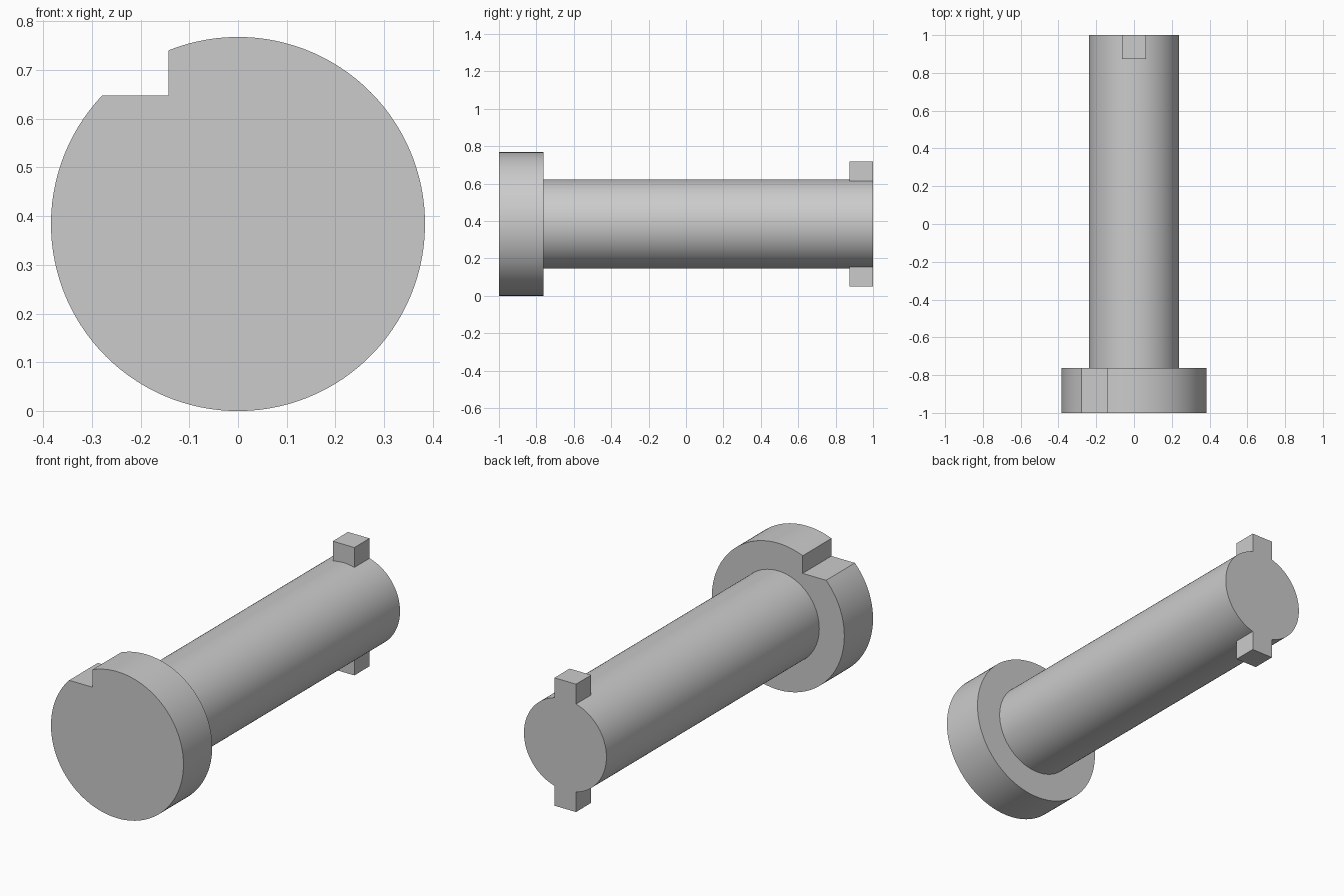
import bpy, bmesh
from math import sin, cos, acos, asin, pi
from mathutils import Vector

if "Cube" in bpy.data.objects:
    bpy.data.objects.remove(bpy.data.objects["Cube"], do_unlink=True)

AXIS_Z = 0.384
HEAD_R, SHAFT_R = 0.384, 0.239
FRONT, SHOULDER, BACK = -1.0, -0.762, 1.0
NOTCH_X, NOTCH_Z = -0.143, 0.264      # notch corner, relative to the axis
KEY_HALF, KEY_REACH, KEY_LEN = 0.0625, 0.335, 0.126

grey = bpy.data.materials.new("plain grey")
grey.use_nodes = True
grey.diffuse_color = (0.6, 0.6, 0.6, 1)
grey.node_tree.nodes["Principled BSDF"].inputs["Base Color"].default_value = grey.diffuse_color


def arc(radius, start, end, steps):
    angles = (start + (end - start) * i / steps for i in range(steps + 1))
    return [(radius * cos(a), radius * sin(a)) for a in angles]


def extrude_profile(name, points, y0, y1):
    """Solid made by sweeping an (x, z) outline along y."""
    bm = bmesh.new()
    face = bm.faces.new([bm.verts.new((x, y0, z + AXIS_Z)) for x, z in points])
    swept = bmesh.ops.extrude_face_region(bm, geom=[face], use_keep_orig=True)["geom"]
    verts = [g for g in swept if isinstance(g, bmesh.types.BMVert)]
    bmesh.ops.translate(bm, verts=verts, vec=Vector((0, y1 - y0, 0)))
    bmesh.ops.recalc_face_normals(bm, faces=bm.faces)
    mesh = bpy.data.meshes.new(name)
    bm.to_mesh(mesh)
    bm.free()
    mesh.materials.append(grey)
    obj = bpy.data.objects.new(name, mesh)
    bpy.context.collection.objects.link(obj)
    bpy.ops.object.select_all(action="DESELECT")
    obj.select_set(True)
    bpy.context.view_layer.objects.active = obj
    bpy.ops.object.shade_smooth_by_angle(angle=pi / 6)
    return obj


# Round head with a square notch cut from its rim
notch_low = pi - asin(NOTCH_Z / HEAD_R)
notch_high = acos(NOTCH_X / HEAD_R)
head_outline = arc(HEAD_R, notch_low, notch_high + 2 * pi, 110)
head_outline.append((NOTCH_X, NOTCH_Z))
extrude_profile("head", head_outline, FRONT, SHOULDER)

# Plain length of the shaft
key_start = BACK - KEY_LEN
extrude_profile("shaft", arc(SHAFT_R, 0, 2 * pi, 96)[:-1], SHOULDER, key_start)

# Shaft end, with a square key above and below in one outline
gap = asin(KEY_HALF / SHAFT_R)
right_side = arc(SHAFT_R, -pi / 2 + gap, pi / 2 - gap, 40)
half = [(KEY_HALF, -KEY_REACH)] + right_side + [(KEY_HALF, KEY_REACH)]
extrude_profile("keyed_shaft_end", half + [(-x, -z) for x, z in half], key_start, BACK)
